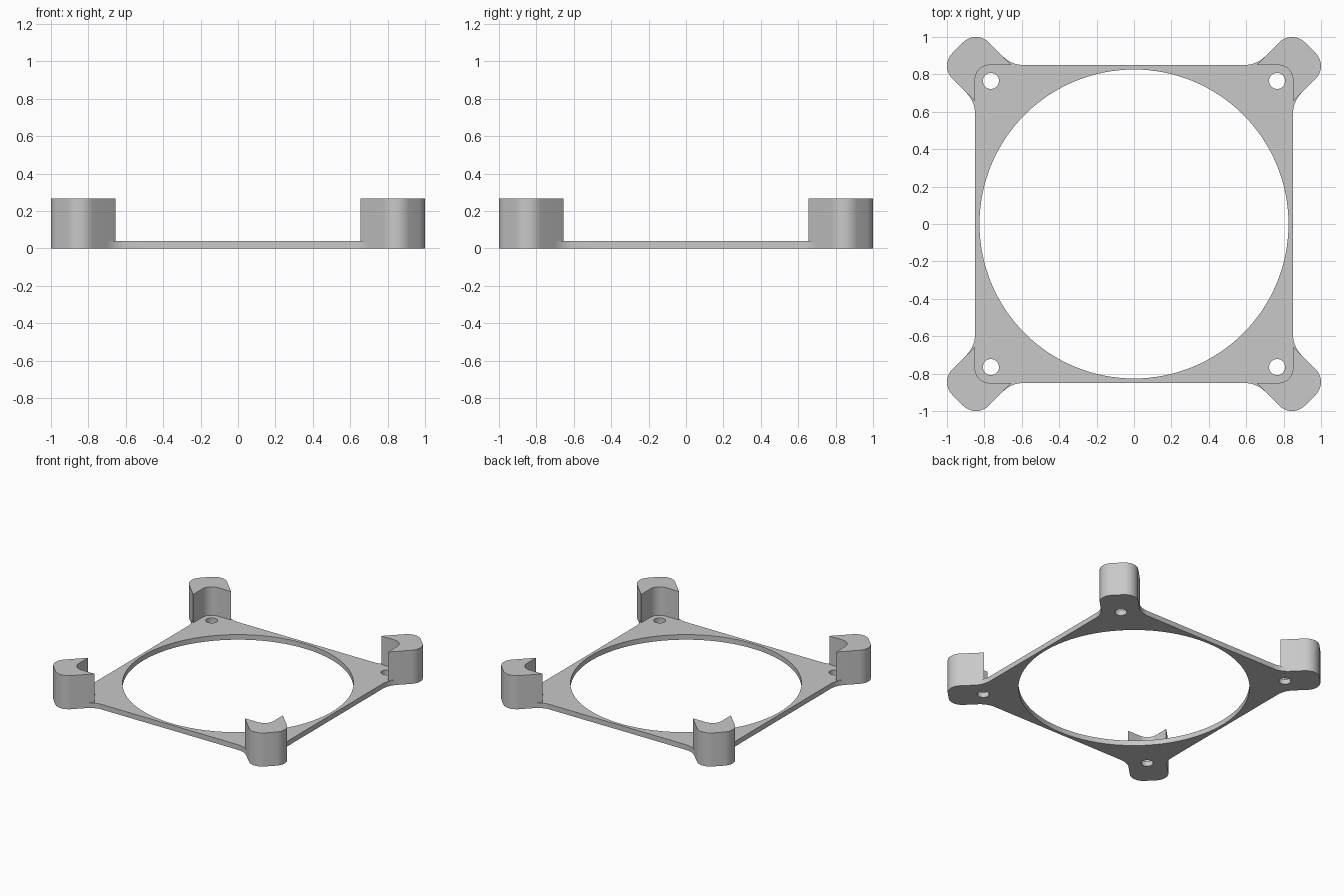
import bpy
import bmesh
from math import sin, cos, tan, pi, radians
from mathutils import Vector, Matrix

cube = bpy.data.objects.get("Cube")
if cube:
    bpy.data.objects.remove(cube, do_unlink=True)

HALF = 0.85          # half side of the square plate
PLATE_H = 0.04
POST_H = 0.265
TIP = 1.04           # unrounded far corner of a corner arm
ROOT = TIP - HALF    # arm slants at 45 degrees, so this fixes where it meets the plate
ARM_START = HALF - ROOT + 0.005 - 0.01
ARM_START = 0.655

grey = bpy.data.materials.new("plain grey")
grey.use_nodes = True
colour = (0.58, 0.58, 0.58, 1)
grey.diffuse_color = colour
grey.node_tree.nodes["Principled BSDF"].inputs["Base Color"].default_value = colour


def rounded(corners, steps=10):
    """Closed outline from (x, y, radius) corners."""
    out = []
    for i, (x, y, r) in enumerate(corners):
        p = Vector((x, y))
        if r == 0:
            out.append(p)
            continue
        a = (Vector(corners[i - 1][:2]) - p).normalized()
        b = (Vector(corners[(i + 1) % len(corners)][:2]) - p).normalized()
        h = a.angle(b) / 2
        centre = p + (a + b).normalized() * r / sin(h)
        start, end = p + a * r / tan(h) - centre, p + b * r / tan(h) - centre
        w = pi - 2 * h
        for k in range(steps + 1):
            f = k / steps
            out.append(centre + (start * sin((1 - f) * w) + end * sin(f * w)) / sin(w))
    return out


def circle(x, y, r, n):
    return [Vector((x + r * cos(2 * pi * k / n), y + r * sin(2 * pi * k / n))) for k in range(n)]


def slab(name, loops, z0, z1):
    """Extruded flat shape; loops after the first are holes."""
    curve = bpy.data.curves.new(name, "CURVE")
    curve.dimensions = "2D"
    curve.fill_mode = "BOTH"
    curve.extrude = (z1 - z0) / 2
    for loop in loops:
        spline = curve.splines.new("POLY")
        spline.points.add(len(loop) - 1)
        for point, co in zip(spline.points, loop):
            point.co = (co.x, co.y, 0, 1)
        spline.use_cyclic_u = True
    helper = bpy.data.objects.new(name + "_outline", curve)
    mesh = bpy.data.meshes.new_from_object(helper)
    bpy.data.objects.remove(helper)
    bpy.data.curves.remove(curve)

    bm = bmesh.new()
    bm.from_mesh(mesh)
    bmesh.ops.remove_doubles(bm, verts=bm.verts, dist=0.0001)
    bmesh.ops.translate(bm, verts=bm.verts, vec=(0, 0, (z0 + z1) / 2))
    bmesh.ops.recalc_face_normals(bm, faces=bm.faces)
    for face in bm.faces:
        face.smooth = True
    bm.to_mesh(mesh)
    bm.free()
    mesh.set_sharp_from_angle(angle=radians(30))
    mesh.materials.clear()
    mesh.materials.append(grey)
    obj = bpy.data.objects.new(name, mesh)
    bpy.context.collection.objects.link(obj)
    return obj


# Corner arm, counter-clockwise, with fillets where it leaves the plate
arm = [(HALF, ARM_START, 0.157), (TIP, 0.845, 0.097),
       (0.845, TIP, 0.097), (ARM_START, HALF, 0.157)]

outline = []
for quarter in range(4):
    turn = Matrix.Rotation(quarter * pi / 2, 2)
    outline += [(*(turn @ Vector((x, y))), r) for x, y, r in arm]

# Plate with the large opening and four screw holes
holes = [circle(0, 0, 0.826, 128)]
holes += [circle(sx * 0.765, sy * 0.765, 0.043, 32) for sx in (-1, 1) for sy in (-1, 1)]
slab("base_plate", [rounded(outline)] + holes, 0, PLATE_H)

# Corner posts, each hollowed on the inside by a rounded square recess
post = [(HALF, ARM_START, 0), arm[1], arm[2], (ARM_START, HALF, 0), (HALF, HALF, 0.08)]
names = ("back_left_post", "back_right_post", "front_right_post", "front_left_post")
for quarter, name in enumerate(names):
    turn = Matrix.Rotation(quarter * pi / 2, 2)
    loop = [turn @ p for p in rounded(post)]
    slab(name, [loop], PLATE_H, POST_H)
